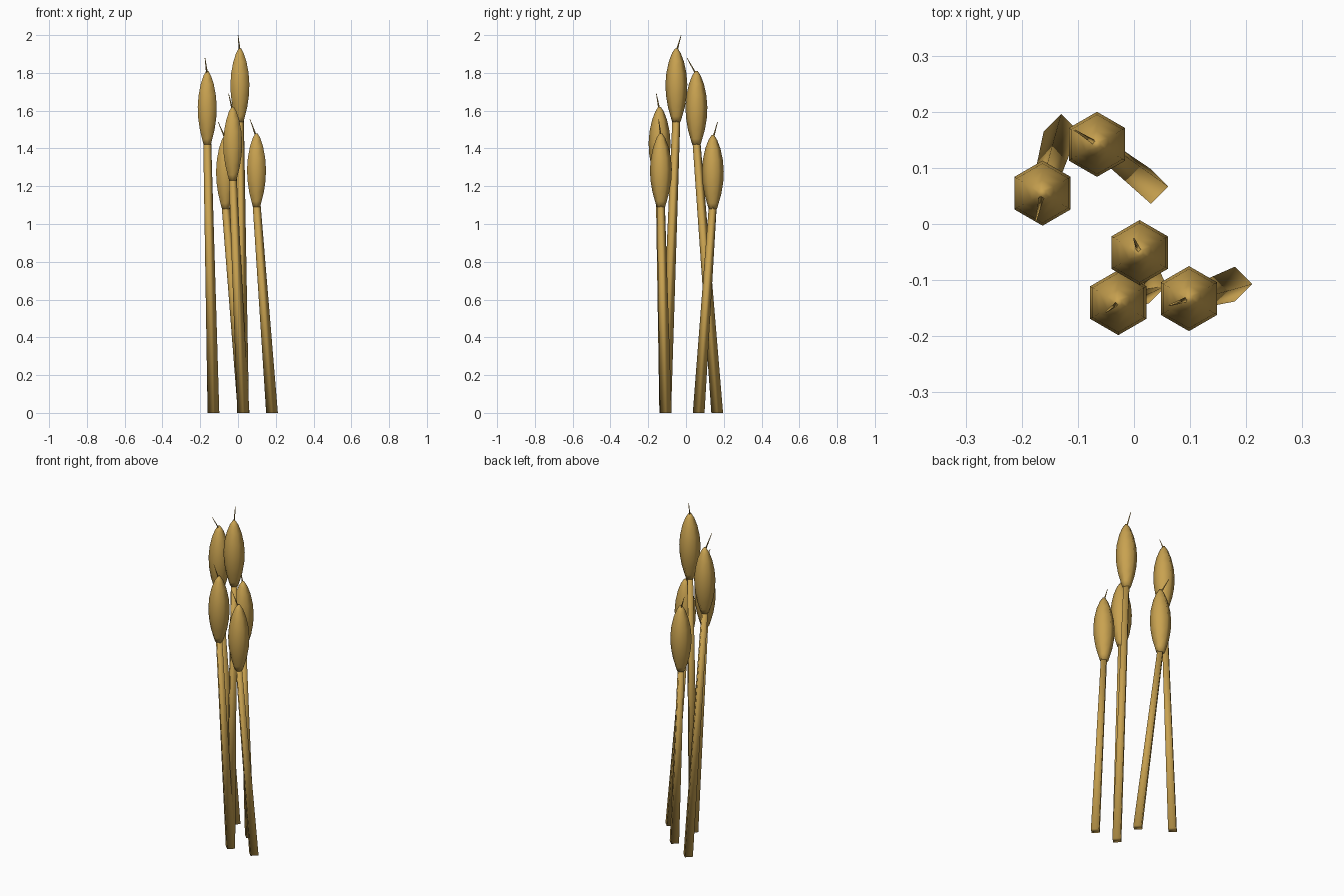
import bpy, bmesh
from math import cos, sin, pi
from mathutils import Vector

cube = bpy.data.objects.get("Cube")
if cube:
    bpy.data.objects.remove(cube, do_unlink=True)

gold = bpy.data.materials.new("straw gold")
gold.use_nodes = True
colour = (0.58, 0.36, 0.08, 1)
gold.diffuse_color = colour
gold.node_tree.nodes["Principled BSDF"].inputs["Base Color"].default_value = colour


def loft(name, rings, sides, turn=0.0):
    """Closed smooth tube through (centre, radius) rings lying level."""
    bm = bmesh.new()
    loops = []
    for centre, radius in rings:
        loop = []
        for i in range(sides):
            a = turn + 2 * pi * i / sides
            loop.append(bm.verts.new(Vector(centre) + Vector((cos(a), sin(a), 0)) * radius))
        loops.append(loop)
    for low, high in zip(loops, loops[1:]):
        for i in range(sides):
            j = (i + 1) % sides
            bm.faces.new((low[i], low[j], high[j], high[i]))
    bm.faces.new(loops[0][::-1])
    bm.faces.new(loops[-1])
    for f in bm.faces:
        f.smooth = True
    mesh = bpy.data.meshes.new(name)
    bm.to_mesh(mesh)
    bm.free()
    mesh.materials.append(gold)
    obj = bpy.data.objects.new(name, mesh)
    bpy.context.collection.objects.link(obj)
    return obj


# Head outline: height above its lower end, radius
HEAD = [(0, 0.022), (0.03, 0.031), (0.08, 0.045), (0.14, 0.055), (0.2, 0.058),
        (0.26, 0.053), (0.32, 0.04), (0.365, 0.023), (0.39, 0.007)]

# Each stalk: stem foot, lower end of head, tip of awn
STALKS = {
    "tall": ((0.027, -0.11), (0.01, -0.051, 1.54), (0, -0.026, 2.0)),
    "left": ((-0.13, 0.165), (-0.163, 0.055, 1.42), (-0.175, 0.005, 1.88)),
    "middle": ((0.027, -0.11), (-0.028, -0.14, 1.23), (-0.05, -0.157, 1.69)),
    "outer": ((0.18, -0.107), (0.098, -0.133, 1.09), (0.063, -0.145, 1.555)),
    "rear": ((0.03, 0.067), (-0.066, 0.142, 1.08), (-0.105, 0.167, 1.54)),
}

for label, (foot, base, tip) in STALKS.items():
    base, tip = Vector(base), Vector(tip)
    up = Vector((0, 0, 1))
    # Four-sided tapering stem
    loft(label + "_stem", [((*foot, 0), 0.031), (base + up * 0.02, 0.021)], 4)
    # Six-sided upright seed head
    loft(label + "_seed_head", [(base + up * h, r) for h, r in HEAD], 6, pi / 2)
    # Thin awn leaning out of the head
    root = (base + up * 0.37).lerp(tip, 0.1)
    loft(label + "_awn", [(root, 0.005), (tip, 0.0015)], 4)
